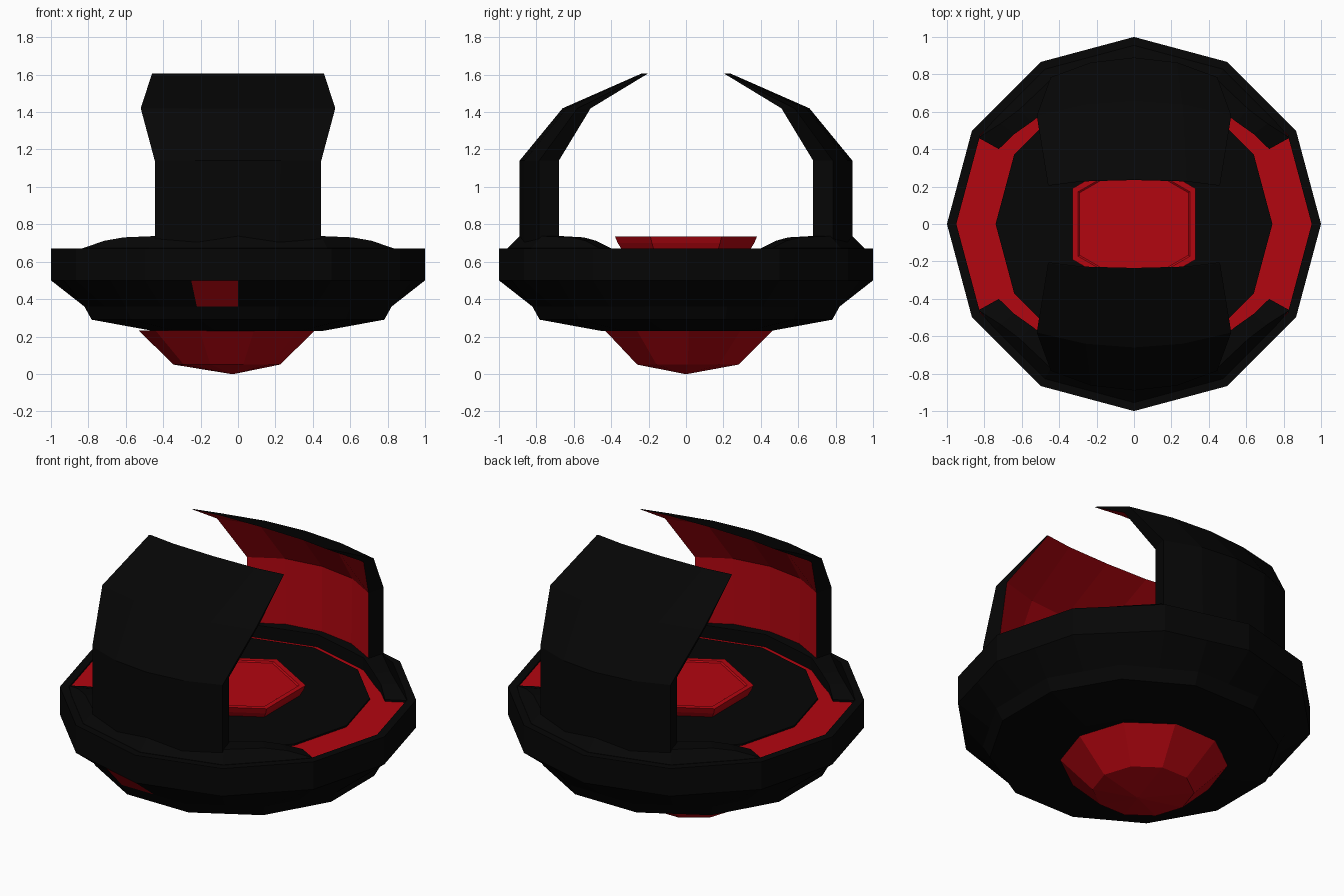
import bpy, bmesh
from math import sin, cos, pi, radians

if "Cube" in bpy.data.objects:
    bpy.data.objects.remove(bpy.data.objects["Cube"])


def material(name, rgb):
    m = bpy.data.materials.new(name)
    m.diffuse_color = (*rgb, 1)
    m.use_nodes = True
    m.node_tree.nodes["Principled BSDF"].inputs["Base Color"].default_value = m.diffuse_color
    return m


BLACK = material("black", (0.0018, 0.0018, 0.0018))
RED = material("red", (0.45, 0.0018, 0.005))


def loft(name, rings, red=lambda band, seg: False, closed=True, cap_start=False, cap_end=False,
         cap_red=False):
    """Join equal-length point rings with flat quads; red(band, segment) picks red faces."""
    bm = bmesh.new()
    rows = [[bm.verts.new(p) for p in r] for r in rings]
    n = len(rows[0])
    for b in range(len(rows) - 1):
        for s in range(n if closed else n - 1):
            t = (s + 1) % n
            f = bm.faces.new((rows[b][s], rows[b][t], rows[b + 1][t], rows[b + 1][s]))
            f.material_index = int(red(b, s))
    for use, row in ((cap_start, rows[0]), (cap_end, rows[-1])):
        if use:
            bm.faces.new(row).material_index = int(cap_red)
    bmesh.ops.recalc_face_normals(bm, faces=bm.faces)
    me = bpy.data.meshes.new(name)
    bm.to_mesh(me)
    bm.free()
    me.materials.append(BLACK)
    me.materials.append(RED)
    ob = bpy.data.objects.new(name, me)
    bpy.context.collection.objects.link(ob)
    return ob


def circle(r, z, n, turn=0.0, cx=0.0, cy=0.0):
    return [(cx + r * cos(turn + 2 * pi * i / n), cy + r * sin(turn + 2 * pi * i / n), z)
            for i in range(n)]


def dodecagon(r, z, corner_on_axis=True):
    """12-gon sampled at 24 angles, so that both orientations can be lofted together."""
    pts = []
    for i in range(24):
        is_corner = (i % 2 == 0) == corner_on_axis
        q = r if is_corner else r * cos(pi / 12)
        pts.append((q * cos(i * pi / 12), q * sin(i * pi / 12), z))
    return pts


# Saucer body: underside, rim, red track ring and inner deck
body = [dodecagon(0.47, 0.23, False), dodecagon(0.81, 0.29, False),
        dodecagon(0.85, 0.36, False), dodecagon(1.0, 0.50), dodecagon(1.0, 0.67),
        dodecagon(0.95, 0.67), dodecagon(0.95, 0.66), dodecagon(0.74, 0.66),
        dodecagon(0.74, 0.67)]
# the track is red, plus a single red window on the front underside
loft("saucer_body", body, red=lambda b, s: b == 6 or (b == 2 and s == 17),
     cap_start=True, cap_end=True)

# Red dome under the body
loft("bottom_dome", [circle(0.47, 0.231, 10, 0, -0.06, 0.015), circle(0.285, 0.05, 10, 0, -0.06, 0.01),
                     circle(0.01, 0.0, 10, 0, -0.03, 0)],
     red=lambda b, s: True, cap_end=True, cap_red=True)

# Hexagonal red centre button, flared, with a slim raised edge
loft("centre_button", [circle(0.34, 0.66, 6, pi / 6), circle(0.365, 0.70, 6, pi / 6),
                       circle(0.38, 0.735, 6, pi / 6), circle(0.345, 0.735, 6, pi / 6),
                       circle(0.335, 0.728, 6, pi / 6)],
     red=lambda b, s: True, cap_end=True, cap_red=True)


# Wall cross-section: outer arc left to right, then inner arc back
def wall_section(z, half, seam, outer, outer_end, inner, inner_end, inset):
    mid_out = outer - 0.25 * (outer - outer_end)
    mid_in = inner - 0.25 * (inner - inner_end)
    out = [(-half, outer_end), (-seam, mid_out), (0, outer), (seam, mid_out), (half, outer_end)]
    inn = [(half - inset, inner_end), (seam, mid_in), (0, inner),
           (-seam, mid_in), (-half + inset, inner_end)]
    return [(x, y, z) for x, y in out + inn]


WALL = [wall_section(0.62, 0.445, 0.22, 0.89, 0.785, 0.82, 0.68, 0.03),
        wall_section(1.14, 0.445, 0.23, 0.89, 0.785, 0.82, 0.68, 0.03),
        wall_section(1.42, 0.52, 0.26, 0.66, 0.58, 0.60, 0.51, 0.02),
        wall_section(1.605, 0.46, 0.28, 0.24, 0.21, 0.235, 0.205, 0.005)]

# Flange around each wall foot: (angle, height, inner radius) stations, fading at the ends
STATIONS = [(29, 0.0, 0.83), (37, 0.04, 0.82), (45, 0.058, 0.80), (60, 0.065, 0.775),
            (90, 0.065, 0.775)]
STATIONS += [(180 - a, h, r) for a, h, r in reversed(STATIONS[:-1])]


def flange_section(angle, h, inner):
    a = radians(angle)
    k = cos(pi / 12) / cos((a % (pi / 6)) - pi / 12)   # follow the 12-gon's straight sides
    prof = [(0.955, 0.65), (0.955, 0.672), (0.955 - h, 0.672 + h), (inner, 0.672 + h), (inner, 0.65)]
    return [(r * k * cos(a), r * k * sin(a), z) for r, z in prof]


for side, turn in (("back", 0), ("front", pi)):
    wall = loft(side + "_wall", WALL, red=lambda b, s: 5 <= s <= 8,
                cap_start=True, cap_end=True)
    wall.rotation_euler.z = turn
    flange = loft(side + "_flange", [flange_section(*st) for st in STATIONS],
                  cap_start=True, cap_end=True)
    flange.rotation_euler.z = turn
